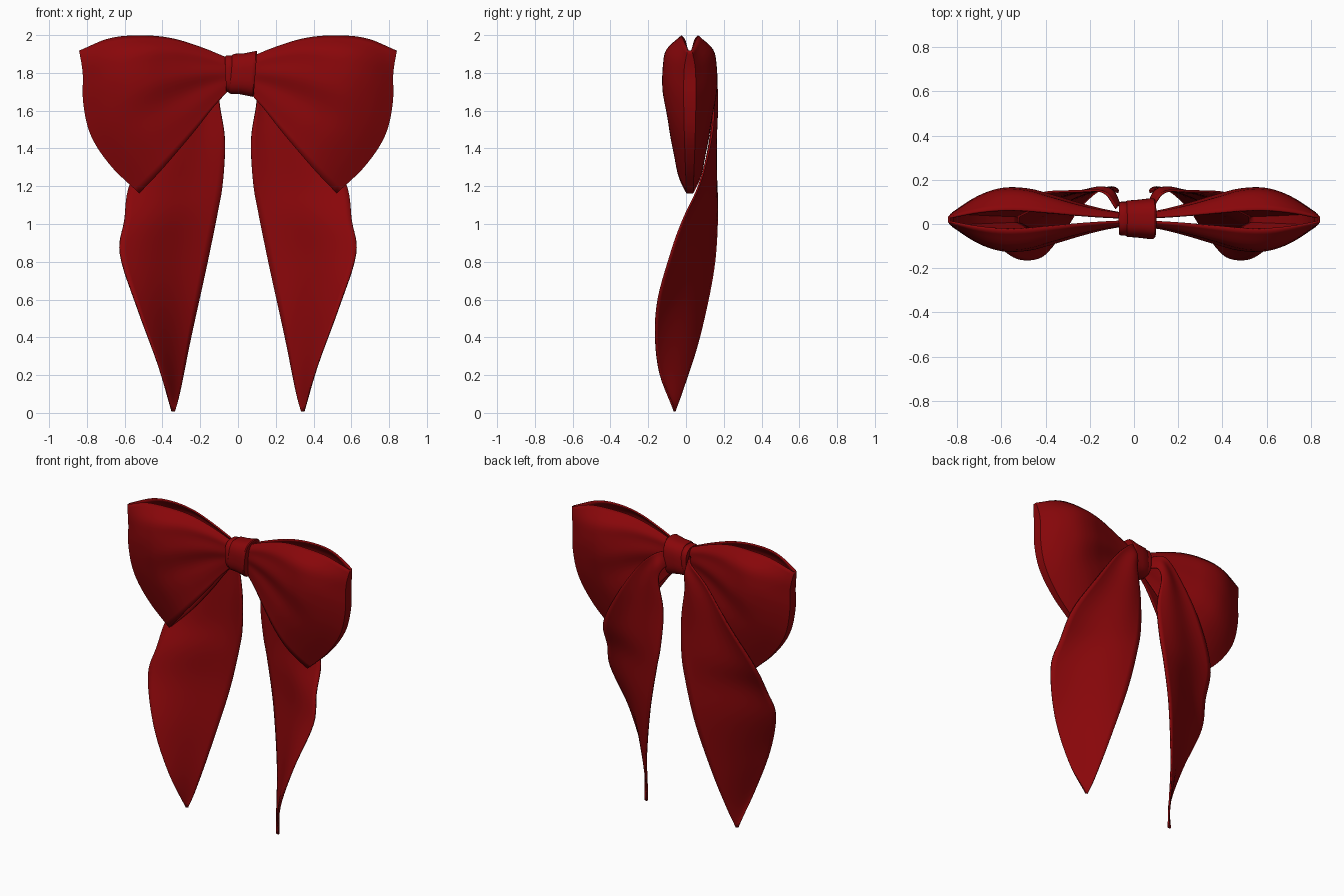
import bpy, bmesh
from math import sin, cos, pi
from mathutils import Vector

cube = bpy.data.objects.get("Cube")
if cube:
    bpy.data.objects.remove(cube, do_unlink=True)

RED = (0.25, 0.002, 0.003, 1)
satin = bpy.data.materials.new("deep red satin")
satin.use_nodes = True
satin.diffuse_color = RED
satin.node_tree.nodes["Principled BSDF"].inputs["Base Color"].default_value = RED


def spline(points, t):
    """Smooth curve through evenly spaced points, t from 0 to 1."""
    pts = [Vector(p) for p in points]
    f = min(max(t, 0), 1) * (len(pts) - 1)
    i = min(int(f), len(pts) - 2)
    f -= i
    b, c = pts[i], pts[i + 1]
    a = pts[i - 1] if i else 2 * b - c
    d = pts[i + 2] if i + 2 < len(pts) else 2 * c - b
    return b + 0.5 * f * (c - a + f * (2 * a - 5 * b + 4 * c - d + f * (3 * (b - c) + d - a)))


def level(values, t):
    return spline([(v, 0) for v in values], t).x


def sheet(name, rows, thickness=0.0, closed=False):
    """Skin a grid of points, optionally closed across, and shade it smooth."""
    bm = bmesh.new()
    grid = [[bm.verts.new(p) for p in row] for row in rows]
    n = len(grid[0])
    for r, q in zip(grid, grid[1:]):
        for j in range(n if closed else n - 1):
            k = (j + 1) % n
            bm.faces.new((r[j], r[k], q[k], q[j]))
    if closed:
        bm.faces.new(grid[0])
        bm.faces.new(grid[-1])
    bmesh.ops.recalc_face_normals(bm, faces=bm.faces)
    mesh = bpy.data.meshes.new(name)
    bm.to_mesh(mesh)
    bm.free()
    mesh.materials.append(satin)
    obj = bpy.data.objects.new(name, mesh)
    bpy.context.collection.objects.link(obj)
    if thickness:
        solid = obj.modifiers.new("cloth thickness", 'SOLIDIFY')
        solid.thickness = thickness
        solid.offset = 0
    bpy.ops.object.select_all(action='DESELECT')
    obj.select_set(True)
    bpy.context.view_layer.objects.active = obj
    bpy.ops.object.shade_smooth_by_angle(angle=0.8)
    return obj


# Loop outline in x, z
TOP = [(0.04, 1.87), (0.2, 1.935), (0.36, 1.982), (0.52, 1.995), (0.68, 1.98), (0.837, 1.918)]
BOTTOM = [(0.04, 1.72), (0.13, 1.62), (0.22, 1.505), (0.32, 1.385), (0.42, 1.27), (0.52, 1.165)]
OUTER = [(0.837, 1.918), (0.818, 1.8), (0.815, 1.64), (0.775, 1.47), (0.67, 1.31), (0.52, 1.165)]
INNER = [(0.04, 1.87), (0.04, 1.72)]
# Puffiness from knot to fold, and from top to bottom
PUFF = [0.025, 0.043, 0.07, 0.103, 0.134, 0.138, 0.1, 0.03]
DROP = [0.3, 0.85, 1.0, 0.98, 0.89, 0.77, 0.63, 0.5]


def loop_point(side, face, u, v):
    a, b = spline(TOP, u), spline(BOTTOM, u)
    c, d = spline(INNER, v), spline(OUTER, v)
    corners = ((1 - u) * ((1 - v) * Vector(TOP[0]) + v * Vector(BOTTOM[0]))
               + u * ((1 - v) * Vector(TOP[-1]) + v * Vector(BOTTOM[-1])))
    p = (1 - v) * a + v * b + (1 - u) * c + u * d - corners
    # Creases fan out of the knot and fade towards the fold
    crease = 0.007 * sin(5 * pi * v + 0.6) * sin(pi * min(1, u * 1.25)) * sin(pi * v)
    depth = level(PUFF, u) * level(DROP, v) + crease
    return (side * p.x, 0.02 + face * depth, p.y)


# Tail edges, from the knot down to the tip
TAIL_IN = [(0.06, 0.075, 1.75), (0.085, 0.135, 1.73), (0.1, 0.152, 1.65), (0.07, 0.145, 1.45),
           (0.08, 0.16, 1.22), (0.11, 0.165, 1.05), (0.17, 0.145, 0.76), (0.25, 0.07, 0.4),
           (0.305, -0.015, 0.13), (0.335, -0.06, 0.008)]
TAIL_OUT = [(0.08, 0.07, 1.84), (0.14, 0.145, 1.825), (0.26, 0.148, 1.71), (0.42, 0.138, 1.48),
            (0.57, 0.075, 1.22), (0.602, -0.015, 1.02), (0.624, -0.08, 0.84),
            (0.53, -0.155, 0.55), (0.42, -0.147, 0.25), (0.352, -0.06, 0.008)]


def tail_point(side, t, s):
    p = spline(TAIL_IN, t).lerp(spline(TAIL_OUT, t), s)
    p.y += 0.014 * sin(2 * pi * s) * sin(pi * t) + 0.012 * sin(pi * s) * (1 - t) ** 2
    return (side * p.x, p.y, p.z)


U, V = 28, 28
for side, word in ((1, "left"), (-1, "right")):
    # Front cloth runs out to a narrow fold and returns as the back cloth
    path = [(-1, i / U) for i in range(U + 1)] + [(1, i / U) for i in reversed(range(U + 1))]
    sheet(word + "_loop", [[loop_point(side, f, u, j / V) for j in range(V + 1)]
                           for f, u in path], 0.01)
    sheet(word + "_tail", [[tail_point(side, i / 54, j / 14) for j in range(15)]
                           for i in range(55)], 0.01)


def band(name, profile, lean):
    """Rounded-square wrap around the x axis; profile is (x, half depth, half height)."""
    rows = []
    for x, ry, rz in profile:
        row = []
        for k in range(40):
            a = 2 * pi * k / 40
            c, s = cos(a), sin(a)
            round_off = (abs(c) ** 2.8 + abs(s) ** 2.8) ** (-1 / 2.8)
            row.append((x + lean * s, 0.024 + ry * c * round_off, 1.795 + rz * s * round_off))
        rows.append(row)
    sheet(name, rows, closed=True)


# Knot: a wide flared wrap and a narrow under-wrap beside it
band("knot_wrap", [(-0.036, 0.06, 0.085), (-0.04, 0.074, 0.1), (-0.03, 0.082, 0.106),
                   (0.02, 0.086, 0.108), (0.07, 0.092, 0.118), (0.086, 0.092, 0.122),
                   (0.092, 0.086, 0.118), (0.088, 0.06, 0.09)], 0.01)
band("knot_under_wrap", [(-0.062, 0.055, 0.08), (-0.066, 0.072, 0.092), (-0.058, 0.077, 0.097),
                         (-0.03, 0.077, 0.098), (-0.01, 0.06, 0.085)], -0.003)
